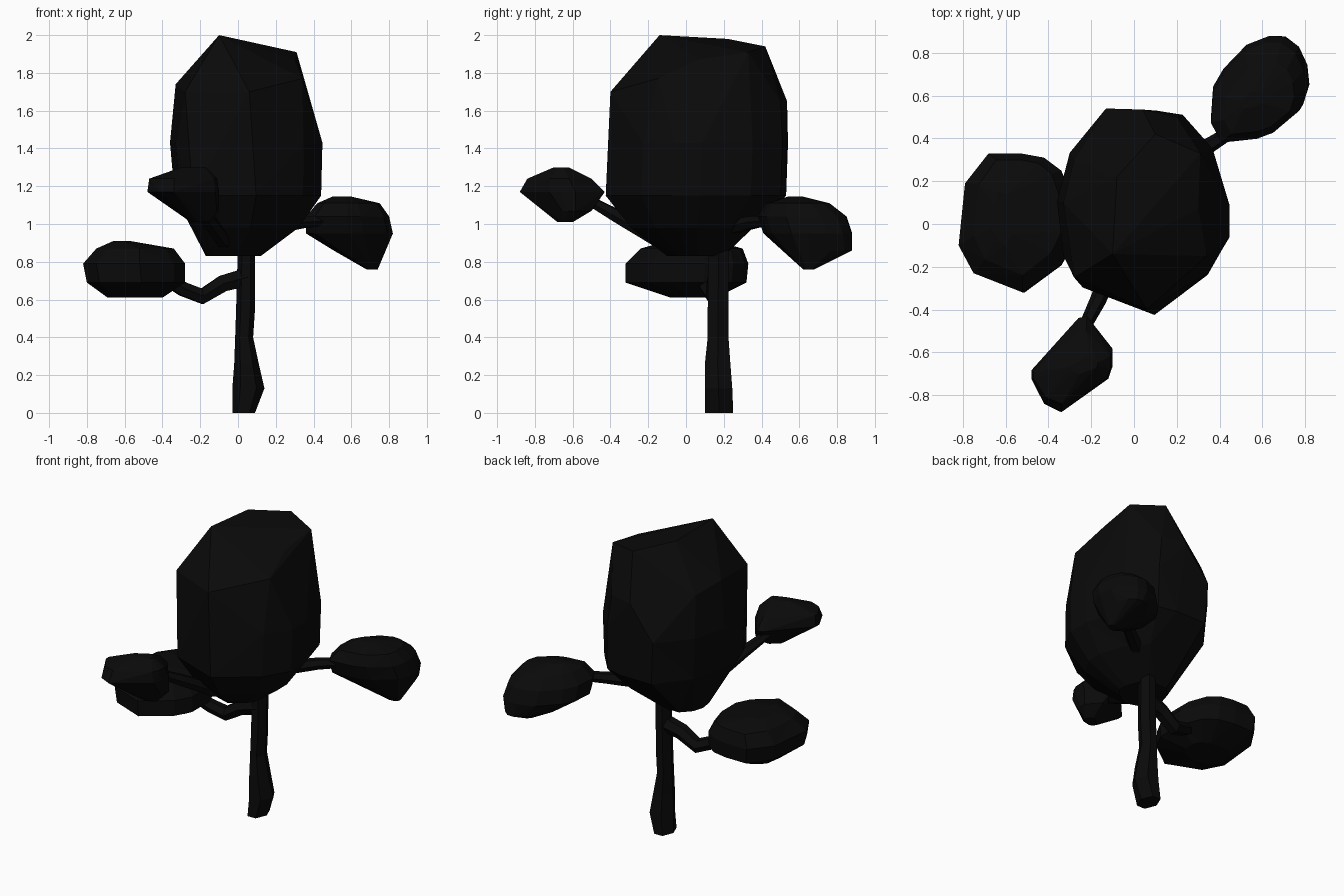
import bpy, bmesh, math

cube = bpy.data.objects.get("Cube")
if cube:
    bpy.data.objects.remove(cube, do_unlink=True)

black = bpy.data.materials.new("near_black")
black.use_nodes = True
black.diffuse_color = (0.003, 0.003, 0.003, 1)
black.node_tree.nodes["Principled BSDF"].inputs["Base Color"].default_value = black.diffuse_color


def normalise(outline):
    """Scale a plan outline to the 0..1 square."""
    xs, ys = zip(*outline)
    return [((x - min(xs)) / (max(xs) - min(xs)), (y - min(ys)) / (max(ys) - min(ys)))
            for x, y in outline]


def fit_rings(bm, outline, rings):
    """Fit the outline into each ring's box: z, x low, x high, y low, y high."""
    unit = normalise(outline)
    return [[bm.verts.new((x0 + u * (x1 - x0), y0 + v * (y1 - y0), z)) for u, v in unit]
            for z, x0, x1, y0, y1 in rings]


def finish(bm, name):
    bmesh.ops.recalc_face_normals(bm, faces=bm.faces)
    mesh = bpy.data.meshes.new(name)
    bm.to_mesh(mesh)
    bm.free()
    mesh.materials.append(black)
    obj = bpy.data.objects.new(name, mesh)
    bpy.context.collection.objects.link(obj)
    return obj


def foliage(name, outline, rings, corners=()):
    """Faceted convex clump wrapped around stacked rings and loose corners."""
    bm = bmesh.new()
    fit_rings(bm, outline, rings)
    for corner in corners:
        bm.verts.new(corner)
    hull = bmesh.ops.convex_hull(bm, input=bm.verts)
    spare = {v for v in hull["geom_interior"] + hull["geom_unused"]
             if isinstance(v, bmesh.types.BMVert)}
    bmesh.ops.delete(bm, geom=list(spare), context="VERTS")
    bmesh.ops.dissolve_limit(bm, angle_limit=math.radians(7), verts=bm.verts, edges=bm.edges)
    bmesh.ops.triangulate(bm, faces=bm.faces)
    finish(bm, name)


def loft(name, outline, rings):
    """Column skinned between neighbouring rings and capped."""
    bm = bmesh.new()
    loops = fit_rings(bm, outline, rings)
    count = len(outline)
    for low, high in zip(loops, loops[1:]):
        for i in range(count):
            j = (i + 1) % count
            bm.faces.new((low[i], low[j], high[j], high[i]))
    bm.faces.new(loops[0])
    bm.faces.new(loops[-1])
    finish(bm, name)


def branch(name, points):
    """Six-sided limb along a path of x, y, z, radius."""
    curve = bpy.data.curves.new(name, "CURVE")
    curve.dimensions = "3D"
    curve.bevel_depth = 1
    curve.bevel_resolution = 1
    curve.use_fill_caps = True
    spline = curve.splines.new("POLY")
    spline.points.add(len(points) - 1)
    for p, (x, y, z, r) in zip(spline.points, points):
        p.co = (x, y, z, 1)
        p.radius = r
    spline.use_smooth = False
    curve.materials.append(black)
    obj = bpy.data.objects.new(name, curve)
    bpy.context.collection.objects.link(obj)
    bpy.ops.object.select_all(action="DESELECT")
    obj.select_set(True)
    bpy.context.view_layer.objects.active = obj
    bpy.ops.object.convert(target="MESH")


# Crown, with a lopsided top
foliage("main_foliage",
        [(-.13, .54), (.1, .54), (.23, .51), (.37, .35), (.45, .08), (.45, -.07),
         (.35, -.24), (.09, -.43), (-.26, -.3), (-.33, -.16), (-.36, .1), (-.3, .33)],
        [(.83, -.17, .12, -.1, .2), (.98, -.25, .32, -.29, .37), (1.15, -.335, .44, -.425, .53),
         (1.43, -.36, .447, -.415, .54)],
        [(-.33, .1, 1.74), (-.28, -.25, 1.7), (.06, -.4, 1.7), (.34, -.15, 1.77),
         (.37, .1, 1.7), (.33, .35, 1.68), (.2, .5, 1.65), (.04, .535, 1.65),
         (-.28, .3, 1.7), (.3, .07, 1.87), (.31, .33, 1.91), (.1, .42, 1.94),
         (-.08, .22, 1.98), (-.1, -.14, 2)])

# Side clumps
foliage("front_foliage",
        [(-.22, -.42), (-.1, -.58), (-.1, -.66), (-.12, -.72), (-.34, -.88),
         (-.42, -.84), (-.48, -.72), (-.48, -.68), (-.26, -.43)],
        [(1.01, -.25, -.15, -.68, -.6), (1.07, -.33, -.1, -.74, -.5),
         (1.17, -.48, -.1, -.88, -.43), (1.24, -.47, -.11, -.84, -.5),
         (1.3, -.3, -.17, -.7, -.62)])
foliage("back_left_foliage",
        [(.4, .38), (.35, .48), (.36, .63), (.41, .72), (.52, .84), (.63, .885), (.7, .88),
         (.77, .83), (.81, .74), (.82, .64), (.79, .54), (.66, .43), (.58, .4)],
        [(.76, .68, .74, .62, .68), (.86, .5, .78, .5, .88), (.95, .36, .82, .41, .88),
         (1.04, .36, .8, .38, .85), (1.11, .42, .75, .42, .76), (1.145, .5, .6, .54, .62)])
foliage("right_foliage",
        [(-.68, .33), (-.53, .33), (-.42, .31), (-.34, .25), (-.28, .1), (-.28, -.08),
         (-.34, -.19), (-.52, -.32), (-.75, -.23), (-.82, -.1), (-.79, .19)],
        [(.61, -.69, -.4, -.08, .16), (.69, -.8, -.28, -.32, .32), (.79, -.82, -.28, -.32, .33),
         (.87, -.75, -.34, -.24, .3), (.91, -.66, -.56, -.1, .15)])

# Trunk
hexagon = [(math.cos(k * math.pi / 3), math.sin(k * math.pi / 3)) for k in range(6)]
loft("trunk", hexagon,
     [(0, -.03, .09, .1, .25), (.13, -.03, .14, .1, .245), (.26, -.02, .11, .1, .235),
      (.4, -.015, .08, .115, .225), (.55, -.01, .09, .115, .225), (.9, 0, .09, .12, .225)])

# Limbs
branch("right_branch", [(.05, .17, .72, .055), (-.08, .16, .685, .05), (-.19, .15, .617, .047),
                        (-.29, .12, .655, .042), (-.4, .08, .72, .035)])
branch("front_branch", [(.03, .12, .88, .05), (-.08, -.15, .92, .045), (-.17, -.36, 1.04, .038),
                        (-.26, -.54, 1.14, .025)])
branch("back_left_branch", [(.15, .22, .98, .045), (.34, .36, 1.01, .037), (.5, .46, 1.02, .028)])
